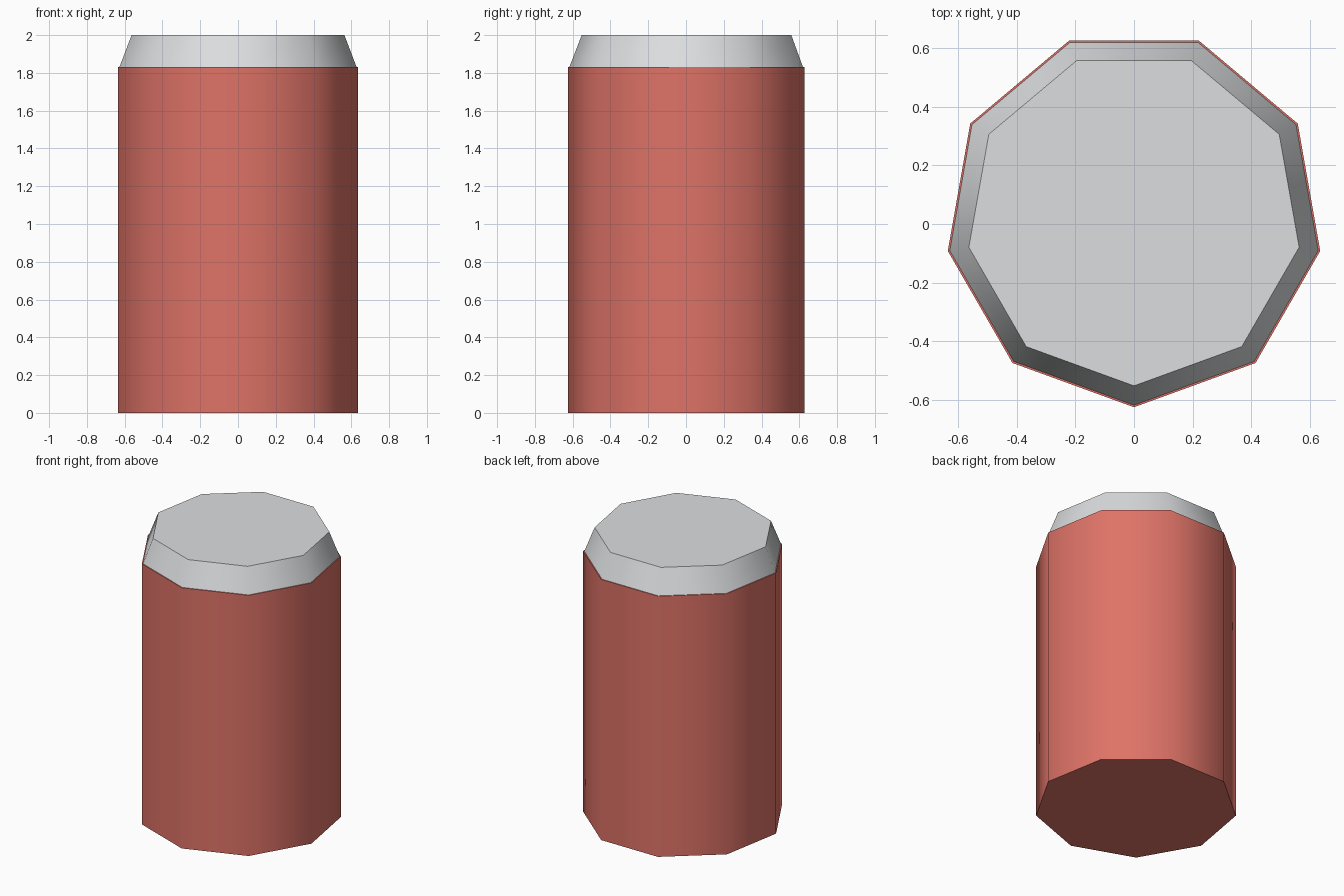
import bpy, bmesh, math

cube = bpy.data.objects.get("Cube")
if cube:
    bpy.data.objects.remove(cube, do_unlink=True)

SIDES = 9
CENTRE_Y = 0.02


def make_material(name, rgb):
    mat = bpy.data.materials.new(name)
    mat.use_nodes = True
    colour = (*rgb, 1.0)
    mat.diffuse_color = colour
    mat.node_tree.nodes["Principled BSDF"].inputs["Base Color"].default_value = colour
    return mat


def make_prism(name, profile, mat):
    """Closed nine-sided solid through (radius, height) rings, one corner facing the front."""
    bm = bmesh.new()
    rings = []
    for radius, z in profile:
        angles = [-math.pi / 2 + math.tau * i / SIDES for i in range(SIDES)]
        rings.append([bm.verts.new((radius * math.cos(a), CENTRE_Y + radius * math.sin(a), z))
                      for a in angles])
    for low, high in zip(rings, rings[1:]):
        for i in range(SIDES):
            j = (i + 1) % SIDES
            bm.faces.new((low[i], low[j], high[j], high[i]))
    bm.faces.new(rings[0][::-1])
    bm.faces.new(rings[-1])
    mesh = bpy.data.meshes.new(name)
    bm.to_mesh(mesh)
    bm.free()
    mesh.materials.append(mat)
    obj = bpy.data.objects.new(name, mesh)
    bpy.context.collection.objects.link(obj)
    # Smooth round the sides, sharp at the top and bottom rims
    bpy.ops.object.select_all(action='DESELECT')
    obj.select_set(True)
    bpy.context.view_layer.objects.active = obj
    bpy.ops.object.shade_smooth_by_angle(angle=math.radians(50))
    return obj


red = make_material("painted red", (0.73, 0.171, 0.136))
silver = make_material("light metal", (0.71, 0.725, 0.735))

# Can body
make_prism("can_body", [(0.645, 0.0), (0.645, 1.83)], red)
# Tapered metal lid
make_prism("can_lid", [(0.638, 1.83), (0.572, 2.0)], silver)
